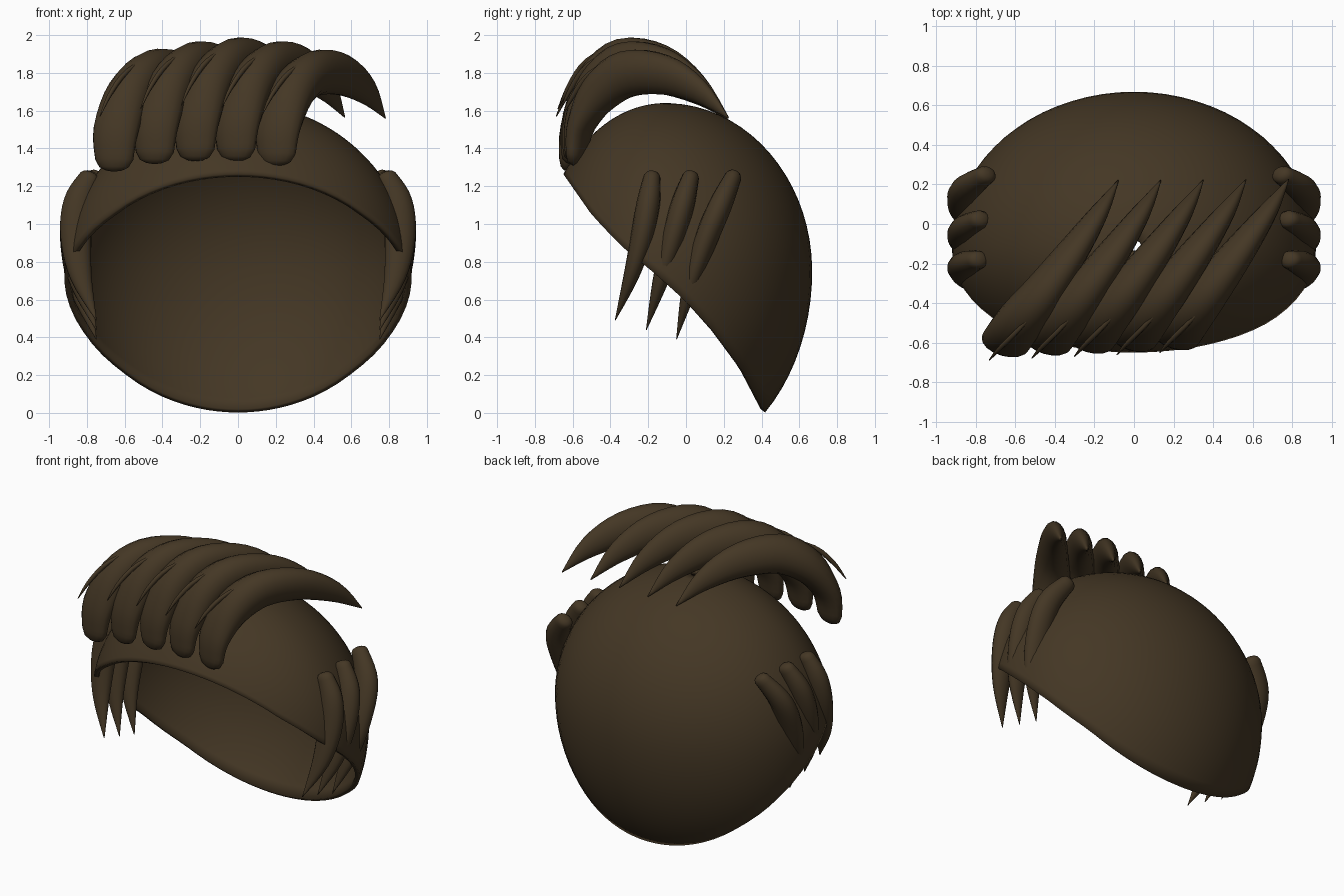
import bpy, bmesh, math
from mathutils import Vector

if "Cube" in bpy.data.objects:
    bpy.data.objects.remove(bpy.data.objects["Cube"])

brown = bpy.data.materials.new("dark brown hair")
brown.diffuse_color = (0.058, 0.038, 0.018, 1)
brown.use_nodes = True
brown.node_tree.nodes["Principled BSDF"].inputs["Base Color"].default_value = brown.diffuse_color


def finish(bm, name):
    bmesh.ops.recalc_face_normals(bm, faces=bm.faces)
    me = bpy.data.meshes.new(name)
    bm.to_mesh(me)
    bm.free()
    me.materials.append(brown)
    me.shade_smooth()
    ob = bpy.data.objects.new(name, me)
    bpy.context.collection.objects.link(ob)
    return ob


def spline(pts, t):
    """Catmull-Rom point at t in 0..1, for tuples of any length."""
    n = len(pts) - 1
    i = min(int(t * n), n - 1)
    u = t * n - i
    a, b, c, d = (pts[max(0, min(n, i + k))] for k in (-1, 0, 1, 2))
    return [0.5 * (2*q + (r-p)*u + (2*p-5*q+4*r-s)*u*u + (3*q-p-3*r+s)*u**3)
            for p, q, r, s in zip(a, b, c, d)]


def lock(name, rows, centre, steps=20, sides=14):
    """Tapered strand; rows are x, y, z, half width, half thickness."""
    bm = bmesh.new()
    rings = []
    for k in range(steps + 1):
        t = k / steps
        x, y, z, w, h = spline(rows, t)
        p = Vector((x, y, z))
        tan = (Vector(spline(rows, min(1, t + .01))[:3])
               - Vector(spline(rows, max(0, t - .01))[:3])).normalized()
        out = p - Vector(centre)
        out = (out - tan * out.dot(tan)).normalized()
        side = tan.cross(out)
        w, h = max(w, .002), max(h, .002)
        rings.append([bm.verts.new(p + side * w * math.cos(a) + out * h * math.sin(a))
                      for a in (2 * math.pi * j / sides for j in range(sides))])
        if k == 0:
            # rounded root end
            caps = []
            for e in (1.5, 1.15, .7):
                caps.append([bm.verts.new(p + (v.co - p) * math.cos(e)
                                          - tan * w * .6 * math.sin(e)) for v in rings[0]])
            rings = caps + rings
    for r0, r1 in zip(rings, rings[1:]):
        for j in range(sides):
            bm.faces.new((r0[j], r0[(j+1) % sides], r1[(j+1) % sides], r1[j]))
    bm.faces.new(rings[0])
    bm.faces.new(rings[-1])
    return finish(bm, name)


# Cap: open ellipsoid trimmed along a slanted, slightly wavy rim
RIM = [(-.8, 1.44), (-.65, 1.265), (-.5, 1.05), (-.35, .89), (-.15, .725), (0, .59),
       (.15, .425), (.3, .225), (.42, .0), (.6, -.35)]


def rim_height(y):
    for (y0, z0), (y1, z1) in zip(RIM, RIM[1:]):
        if y <= y1:
            return z0 + (z1 - z0) * (y - y0) / (y1 - y0)
    return -.4


def cap_point(th, ph):
    s, c = math.sin(th), math.cos(th)
    dy = s * math.sin(ph)
    return Vector((.92 * s * math.cos(ph),
                   -.11 + dy * (.778 if dy > 0 else .66),
                   .75 + c * (.89 if c > 0 else 1.02)))


bm = bmesh.new()
COLS, ROWS, START = 72, 28, .04
grid = []
for j in range(COLS):
    ph = 2 * math.pi * j / COLS
    lo, hi = START, math.pi * .95
    for _ in range(30):
        mid = (lo + hi) / 2
        p = cap_point(mid, ph)
        if p.z > rim_height(p.y):
            lo = mid
        else:
            hi = mid
    grid.append([bm.verts.new(cap_point(START + (lo - START) * i / ROWS, ph))
                 for i in range(ROWS + 1)])
for j in range(COLS):
    a, b = grid[j], grid[(j + 1) % COLS]
    for i in range(ROWS):
        bm.faces.new((a[i], a[i+1], b[i+1], b[i]))
cap = finish(bm, "hair_cap")
# make sure the shell thickens inward
if cap.data.polygons[0].normal.z < 0:
    cap.data.flip_normals()
sol = cap.modifiers.new("thickness", 'SOLIDIFY')
sol.thickness = .03
sol.offset = -1
bpy.context.view_layer.objects.active = cap
cap.select_set(True)
bpy.ops.object.shade_smooth_by_angle(angle=math.radians(50))

# Swept quiff: five big curved locks, each with a thin loose strand
QUIFF = [(.205, -.58, 1.37, .105, .05), (.215, -.555, 1.52, .125, .07),
         (.285, -.455, 1.69, .12, .11), (.40, -.31, 1.79, .10, .125),
         (.55, -.11, 1.785, .075, .11), (.68, .07, 1.70, .045, .07),
         (.78, .225, 1.56, .003, .003)]
STRAND = [(.13, -.65, 1.58, .003, .003), (.18, -.595, 1.68, .012, .014),
          (.26, -.515, 1.785, .013, .016), (.38, -.39, 1.875, .004, .004)]
LIFT = [.01, .05, .07, .05, .005]
DROP = [-.03, .01, .025, .025, 0]
for k in range(5):
    dx = -.215 * (4 - k)
    dy = -.009 * (4 - k)

    def shift(rows):
        res = []
        for x, y, z, w, h in rows:
            f = max(0, min(1, (z - 1.4) / .35))
            g = max(0, min(1, (.3 - y) / .5))
            res.append((x + dx, y + dy * g,
                        z + (DROP[k] * (1 - f) + LIFT[k] * f) * g, w, h))
        return res
    centre = (.32 + dx, -.22, 1.38)
    lock(f"quiff_lock_{k + 1}", shift(QUIFF), centre, 24, 16)
    lock(f"quiff_strand_{k + 1}", shift(STRAND), centre, 10, 6)

# Sideburn locks: three on each side
SIDE = [  # y at root, y at tip, z at tip, x at root
    (-.18, -.375, .49, .785), (.025, -.21, .44, .775), (.25, -.05, .39, .745)]
for sgn, label in ((1, "right"), (-1, "left")):
    for k, (y0, y1, zt, x0) in enumerate(SIDE):
        rows = []
        for t, x, w, h in ((0, x0, .045, .055), (.18, .845, .062, .08), (.42, .858, .06, .083),
                           (.7, .83, .04, .058), (1, .75, .002, .002)):
            bow = .03 * math.sin(math.pi * t)
            rows.append((sgn * x, y0 + (y1 - y0) * t + bow * (1 - k),
                         1.25 + (zt - 1.25) * t, w, h))
        lock(f"side_lock_{label}_{k + 1}", rows, (0, (y0 + y1) / 2, .8))
